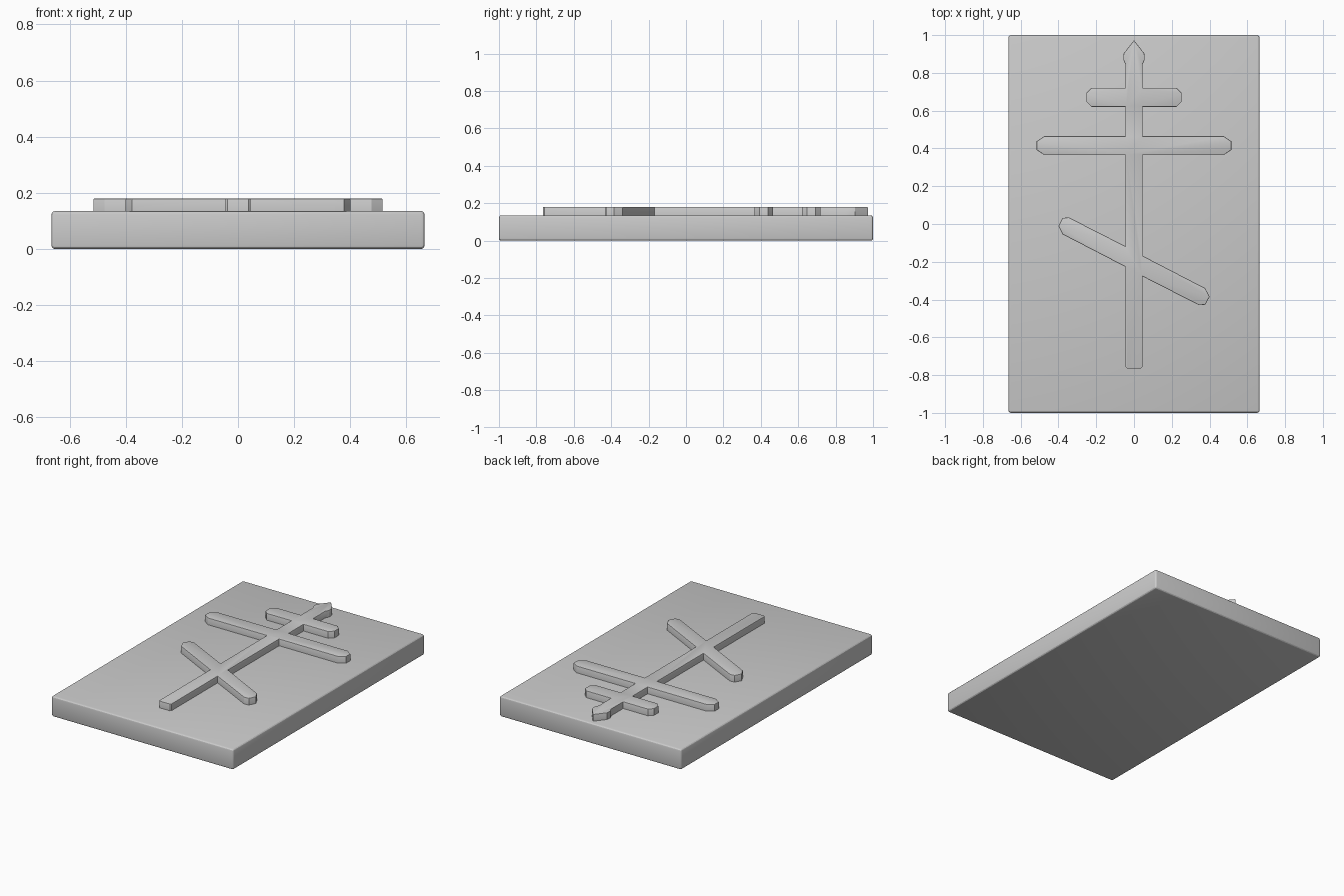
import bpy
import bmesh

if "Cube" in bpy.data.objects:
    bpy.data.objects.remove(bpy.data.objects["Cube"])

SLAB_TOP = 0.135
RELIEF_TOP = 0.18
PIVOT_Y = -0.1975   # centre of the slanted bar


def finish(name, bm):
    bmesh.ops.recalc_face_normals(bm, faces=bm.faces)
    mesh = bpy.data.meshes.new(name)
    bm.to_mesh(mesh)
    bm.free()
    obj = bpy.data.objects.new(name, mesh)
    bpy.context.collection.objects.link(obj)
    bpy.ops.object.select_all(action='DESELECT')
    obj.select_set(True)
    bpy.context.view_layer.objects.active = obj
    bpy.ops.object.shade_smooth_by_angle(angle=0.5)
    return obj


def mirrored(points):
    return [(-x, y) for x, y in reversed(points)]


# Slab with softly rounded edges
bm = bmesh.new()
bmesh.ops.create_cube(bm, size=1)
for v in bm.verts:
    v.co = (v.co.x * 1.33, v.co.y * 2.0, (v.co.z + 0.5) * SLAB_TOP)
bmesh.ops.bevel(bm, geom=bm.edges[:], offset=0.013, segments=3,
                profile=0.5, affect='EDGES')
finish("slab", bm)

# Right-hand half outline of the raised cross, bottom to top
foot = [(0.037, -0.765), (0.045, -0.757)]
slanted_bar = [(0.045, -0.277), (0.345, -0.43), (0.378, -0.427),
               (0.40, -0.385), (0.377, -0.34), (0.045, -0.168)]
main_bar = [(0.045, 0.365), (0.475, 0.365), (0.515, 0.392),
            (0.515, 0.438), (0.475, 0.465), (0.045, 0.465)]
top_bar = [(0.045, 0.62), (0.225, 0.62), (0.252, 0.647),
           (0.252, 0.693), (0.225, 0.72), (0.045, 0.72)]
finial = [(0.045, 0.845), (0.057, 0.87), (0.055, 0.903)]
upper = main_bar + top_bar + finial

# Left half mirrors the right, except the slanted bar is turned half a circle
slanted_left = [(-x, 2 * PIVOT_Y - y) for x, y in slanted_bar]
outline = (foot + slanted_bar + upper + [(0, 0.972)]
           + mirrored(upper) + slanted_left + mirrored(foot))

# Raised cross with a fine bevel along its upper rim
bm = bmesh.new()
base = bm.faces.new([bm.verts.new((x, y, SLAB_TOP)) for x, y in outline])
extruded = bmesh.ops.extrude_face_region(bm, geom=[base], use_keep_orig=True)
for item in extruded["geom"]:
    if isinstance(item, bmesh.types.BMVert):
        item.co.z = RELIEF_TOP
rim = [e for e in bm.edges if all(v.co.z > RELIEF_TOP - 0.001 for v in e.verts)]
bmesh.ops.bevel(bm, geom=rim, offset=0.004, segments=2,
                profile=0.5, affect='EDGES')
finish("raised_cross", bm)
